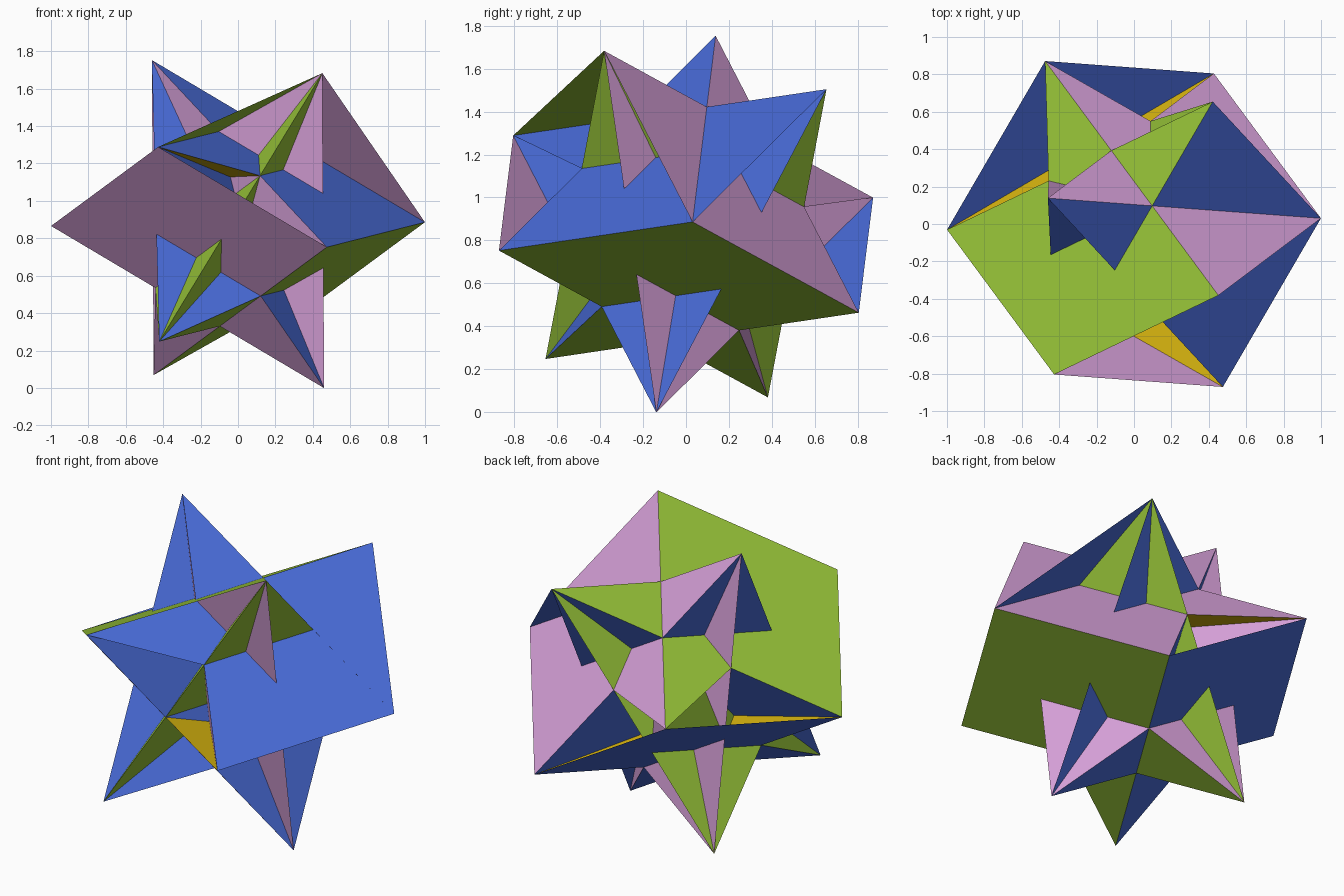
import bpy, bmesh, math
from mathutils import Vector

cube = bpy.data.objects.get("Cube")
if cube:
    bpy.data.objects.remove(cube, do_unlink=True)


def material(name, rgb):
    lin = [((c / 255 + 0.055) / 1.055) ** 2.4 if c > 10 else c / 255 / 12.92 for c in rgb]
    m = bpy.data.materials.new(name)
    m.use_nodes = True
    m.diffuse_color = (*lin, 1)
    m.node_tree.nodes["Principled BSDF"].inputs["Base Color"].default_value = (*lin, 1)
    return m


MATS = {
    "green": material("green", (150, 194, 56)),
    "blue": material("blue", (72, 106, 214)),
    "pink": material("pink", (212, 158, 214)),
    "yellow": material("yellow", (215, 180, 15)),
}
CENTRE = Vector((0, 0, 0.876))

# Twelve tips at the corners of a regular icosahedron: one pole, its ring of five, and their opposites
pole = Vector((-0.46, 0.138, 0.876)).normalized()
near = Vector((-1.0, -0.03, -0.007))
u = (near - pole * near.dot(pole)).normalized()
v = pole.cross(u)
P = {"b": pole}
for i, key in enumerate(["a", "e", "c", "d", "-f"]):
    t = math.radians(72 * i)
    P[key] = (pole + 2 * (u * math.cos(t) + v * math.sin(t))) / math.sqrt(5)


def neg(key):
    return key[1:] if key.startswith("-") else "-" + key


for key in list(P):
    P[neg(key)] = -P[key]


def build(name, polygons, colour):
    """One object from flat polygons, each turned to face away from the centre."""
    bm = bmesh.new()
    for pts in polygons:
        face = bm.faces.new([bm.verts.new(p + CENTRE) for p in pts])
        face.normal_update()
        if face.normal.dot(sum(pts, Vector())) < 0:
            face.normal_flip()
    mesh = bpy.data.meshes.new(name)
    bm.to_mesh(mesh)
    bm.free()
    mesh.materials.append(MATS[colour])
    obj = bpy.data.objects.new(name, mesh)
    bpy.context.collection.objects.link(obj)


def plate(axis, first):
    """Star-shaped plate on the ring of five tips round an axis, filled out beside one tip."""
    n, m = P[axis], P[first]
    x = (m - n * m.dot(n)).normalized()
    y = n.cross(x)
    ring = []
    for i in range(-1, 4):
        t = math.radians(72 * i)
        ring.append((n + 2 * (x * math.cos(t) + y * math.sin(t))) / math.sqrt(5))
    r0, r1, r2, r3, r4 = ring
    k = (3 - math.sqrt(5)) / 2          # where the star's lines cross
    return [r0, r1, r2, r2.lerp(r4, k), r3, r0.lerp(r3, 1 - k), r4, r0.lerp(r3, k)]


# Six large star plates, a parallel pair in each colour
COLOUR = {"b": "green", "c": "blue", "d": "pink"}
for axis, first, side in [("b", "e", "upper"), ("c", "-a", "upper"), ("d", "-a", "upper"),
                          ("-b", "-a", "lower"), ("-c", "-f", "lower"), ("-d", "e", "lower")]:
    colour = COLOUR[axis[-1]]
    build(f"{side}_{colour}_star_plate", [plate(axis, first)], colour)

# Twelve long triangles that make the spikes, four in each colour
OPPOSITE = {"b": "-a", "c": "-f", "d": "e"}
for missing, colour in COLOUR.items():
    tris = []
    for p in OPPOSITE:
        for q in OPPOSITE:
            if p != q and missing not in (p, q):
                tri = [P[p], P[neg(q)], P[OPPOSITE[p]]]
                tris += [tri, [-c for c in tri]]
    build(f"{colour}_spike_triangles", tris, colour)

# Two large triangles crossing the middle
core = [P["a"], P["f"], P["-e"]]
build("lower_core_triangle", [core], "yellow")
build("upper_core_triangle", [[-c for c in core]], "yellow")
